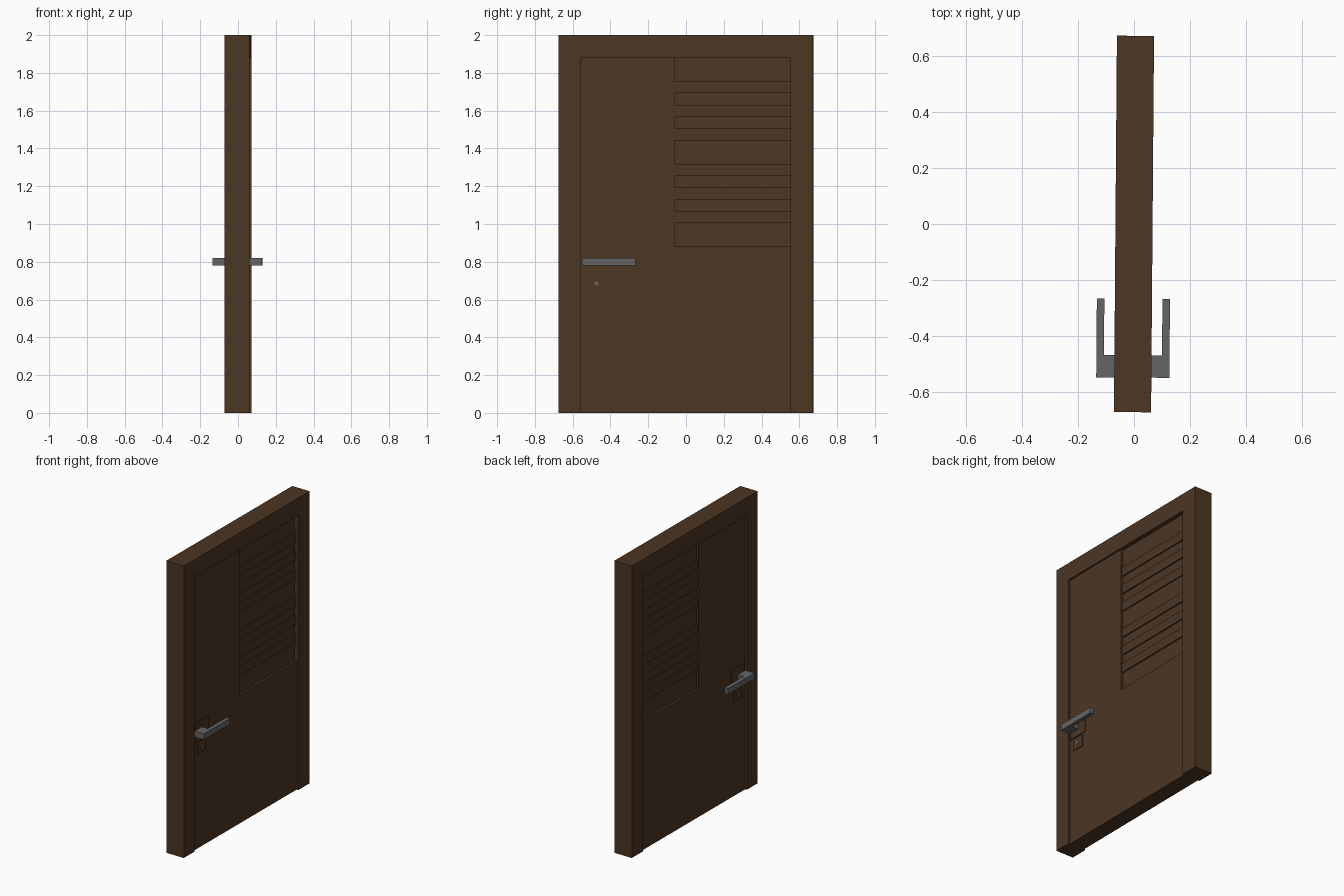
import bpy, bmesh, math
from mathutils import Matrix

if "Cube" in bpy.data.objects:
    bpy.data.objects.remove(bpy.data.objects["Cube"])

TURN = Matrix.Rotation(math.radians(-0.45), 4, 'Z')   # whole door stands slightly turned


def material(name, rgb):
    m = bpy.data.materials.new(name)
    m.diffuse_color = (*rgb, 1)
    m.use_nodes = True
    m.node_tree.nodes["Principled BSDF"].inputs["Base Color"].default_value = m.diffuse_color
    return m


WOOD = material("dark_brown_wood", (0.072, 0.037, 0.0175))
METAL = material("grey_metal", (0.13, 0.13, 0.13))


def prism(name, outline, x0, x1, mat):
    """Extrude a (y, z) outline along x from x0 to x1."""
    bm = bmesh.new()
    face = bm.faces.new([bm.verts.new((x0, y, z)) for y, z in outline])
    ext = bmesh.ops.extrude_face_region(bm, geom=[face])
    verts = [g for g in ext["geom"] if isinstance(g, bmesh.types.BMVert)]
    bmesh.ops.translate(bm, verts=verts, vec=(x1 - x0, 0, 0))
    bmesh.ops.recalc_face_normals(bm, faces=bm.faces)
    bm.transform(TURN)
    mesh = bpy.data.meshes.new(name)
    bm.to_mesh(mesh)
    bm.free()
    mesh.materials.append(mat)
    ob = bpy.data.objects.new(name, mesh)
    bpy.context.collection.objects.link(ob)
    return ob


def rect(y0, y1, z0, z1):
    return [(y0, z0), (y1, z0), (y1, z1), (y0, z1)]


W, H, T = 0.674, 2.0, 0.0665           # half width, height, half thickness
L0, L1, LZ = -0.557, 0.553, 1.88       # leaf opening
P0, PZ = -0.058, 0.88                  # slatted panel corner
LEAF, PANEL, SLAT = T - 0.012, T - 0.028, T - 0.019

# frame: jambs and head in one piece
prism("door_frame", [(-W, 0), (L0, 0), (L0, LZ), (L1, LZ), (L1, 0), (W, 0), (W, H), (-W, H)],
      -T, T, WOOD)
# leaf, L-shaped around the slatted panel
prism("door_leaf", [(L0, 0), (L1, 0), (L1, PZ), (P0, PZ), (P0, LZ), (L0, LZ)],
      -LEAF, LEAF, WOOD)
prism("recessed_panel", rect(P0, L1, PZ, LZ), -PANEL, PANEL, WOOD)

KY, KZ = -0.473, 0.685                 # keyhole centre
for side, s in (("right", 1), ("left", -1)):
    # horizontal slats on the panel, three above and three below the middle
    for i, k in enumerate((2, 4, 6, 9, 11, 13)):
        top = LZ - k / 16
        prism(f"slat_{side}_{i + 1}", rect(P0, L1, top - 1 / 16, top), s * PANEL, s * SLAT, WOOD)
    # mounting plates
    prism(f"handle_plate_{side}", rect(KY - 0.07, KY + 0.07, 0.735, 0.87),
          s * LEAF, s * (LEAF + 0.006), WOOD)
    prism(f"keyhole_plate_{side}", rect(KY - 0.042, KY + 0.042, 0.645, 0.727),
          s * LEAF, s * (LEAF + 0.006), WOOD)
    # lock cylinder
    ring = [(KY + 0.011 * math.cos(a), KZ + 0.011 * math.sin(a))
            for a in (math.tau * j / 8 + math.pi / 8 for j in range(8))]
    prism(f"lock_{side}", ring, s * LEAF, s * (LEAF + 0.01), METAL)
    # lever handle: stem and grip
    prism(f"handle_stem_{side}", rect(-0.55, -0.47, 0.78, 0.82), s * LEAF, s * 0.104, METAL)
    prism(f"handle_grip_{side}", rect(-0.55, -0.267, 0.78, 0.82), s * 0.104, s * 0.131, METAL)
